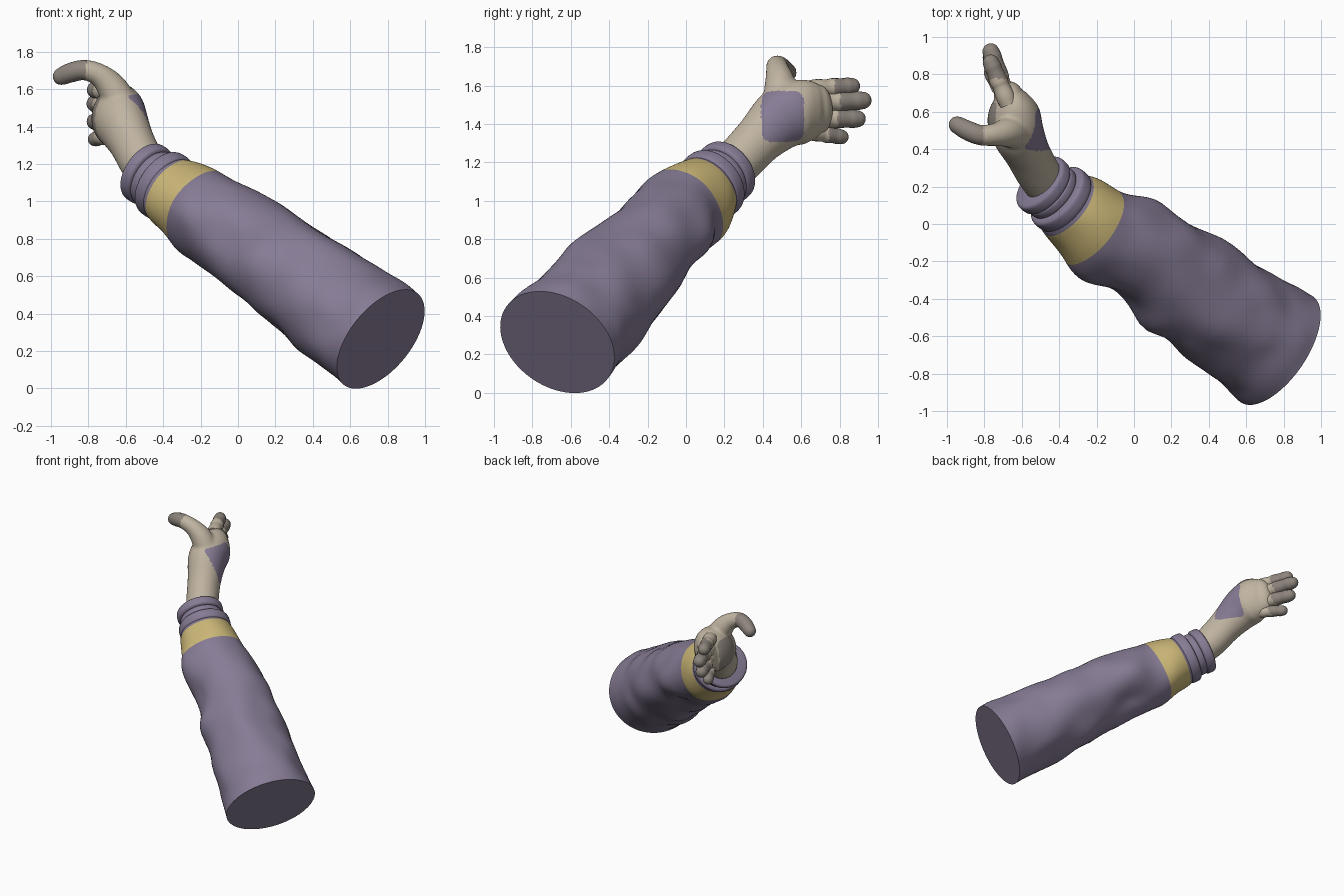
import bpy, bmesh, math
from mathutils import Vector as V, noise

old = bpy.data.objects.get("Cube")
if old:
    bpy.data.objects.remove(old, do_unlink=True)


def material(name, rgb):
    m = bpy.data.materials.new(name)
    m.use_nodes = True
    m.diffuse_color = (*rgb, 1)
    m.node_tree.nodes["Principled BSDF"].inputs["Base Color"].default_value = (*rgb, 1)
    return m


PURPLE = material("purple cloth", (0.24, 0.20, 0.30))
GOLD = material("gold band", (0.61, 0.48, 0.19))
SKIN = material("pale glove", (0.53, 0.46, 0.36))
TIPS = material("grey fingertips", (0.27, 0.235, 0.205))


def spline(rows, steps):
    """Catmull-Rom interpolation of (x, y, z, width, thickness) rows."""
    rows = [list(r) for r in rows]
    first = [2 * a - b for a, b in zip(rows[0], rows[1])]
    last = [2 * a - b for a, b in zip(rows[-1], rows[-2])]
    p = [first] + rows + [last]
    out = []
    for i in range(1, len(p) - 2):
        for k in range(steps):
            t = k / steps
            out.append([b + 0.5 * t * (c - a + t * (2 * a - 5 * b + 4 * c - d + t * (3 * (b - c) + d - a)))
                        for a, b, c, d in zip(*p[i - 1:i + 3])])
    return out + [rows[-1]]


def loft(name, rows, mats, steps=6, sides=32, ref=V((1, 0, 0)), rounded=False, shape=None, paint=None):
    """Skin elliptical rings along a path; optional round tip, surface shape and paint rule."""
    rows = spline([r if len(r) == 5 else (*r, r[3]) for r in rows], steps)
    pts = [V(r[:3]) for r in rows]
    rings = []
    for i, r in enumerate(rows):
        t = (pts[min(i + 1, len(pts) - 1)] - pts[max(i - 1, 0)]).normalized()
        rings.append((pts[i], t, r[3], r[4]))
    if rounded:
        c, t, w, h = rings[-1]
        for k in range(1, 6):
            a = k * math.pi / 11
            rings.append((c + t * h * math.sin(a), t, w * math.cos(a), h * math.cos(a)))
    bm = bmesh.new()
    loops = []
    for i, (c, t, w, h) in enumerate(rings):
        n = (ref - t * ref.dot(t)).normalized()
        u = t.cross(n)
        loop = []
        for k in range(sides):
            a = math.tau * k / sides
            off = u * w * math.cos(a) + n * h * math.sin(a)
            if shape:
                off *= 1 + shape(c + off, i / (len(rings) - 1))
            loop.append(bm.verts.new(c + off))
        loops.append(loop)
    for i, (a, b) in enumerate(zip(loops, loops[1:])):
        for k in range(sides):
            j = (k + 1) % sides
            f = bm.faces.new((a[k], a[j], b[j], b[k]))
            if paint:
                f.material_index = paint(f.calc_center_median(), i / (len(loops) - 1))
    bm.faces.new(loops[0][::-1])
    tip = bm.faces.new(loops[-1])
    tip.material_index = paint(tip.calc_center_median(), 1) if paint else 0
    bmesh.ops.recalc_face_normals(bm, faces=bm.faces)
    me = bpy.data.meshes.new(name)
    bm.to_mesh(me)
    bm.free()
    for m in mats:
        me.materials.append(m)
    ob = bpy.data.objects.new(name, me)
    bpy.context.collection.objects.link(ob)
    smooth(ob)
    return ob


def smooth(ob, angle=40):
    bpy.ops.object.select_all(action="DESELECT")
    ob.select_set(True)
    bpy.context.view_layer.objects.active = ob
    bpy.ops.object.shade_smooth_by_angle(angle=math.radians(angle))


# Sleeve with soft cloth folds and a gold band near the cuff
FOLDS = [((-0.29, -0.26, 0.97), 0.19, 0.12), ((0.13, 0.10, 0.79), 0.15, 0.14),
         ((0.30, -0.52, 0.80), 0.06, 0.14), ((0.48, -0.12, 0.54), 0.08, 0.14),
         ((0.06, 0.05, 0.60), -0.26, 0.15), ((-0.10, -0.38, 0.84), -0.06, 0.10),
         ((-0.24, 0.17, 0.85), 0.15, 0.12), ((0.02, -0.28, 1.02), 0.02, 0.13),
         ((0.12, -0.50, 0.68), 0.22, 0.14), ((0.30, -0.66, 0.50), 0.09, 0.13),
         ((-0.30, -0.02, 0.78), 0.07, 0.11)]


def cloth(p, s):
    fade = min(1, s * 5, (1 - s) * 6)
    bulge = sum(a * math.exp(-((p - V(c)).length / w) ** 2) for c, a, w in FOLDS)
    return fade * (bulge + 0.09 * noise.noise(p * 4.5))


sleeve_path = [(0.763, -0.67, 0.264, 0.343, 0.310), (0.68, -0.613, 0.325, 0.33, 0.306),
               (0.48, -0.47, 0.47, 0.302, 0.295), (0.15, -0.22, 0.715, 0.268, 0.262),
               (-0.12, -0.075, 0.895, 0.246, 0.242), (-0.23, 0.0, 0.972, 0.228, 0.222),
               (-0.345, 0.09, 1.05, 0.196, 0.190), (-0.395, 0.13, 1.085, 0.165, 0.165)]
loft("sleeve", sleeve_path, [PURPLE, GOLD], steps=9, sides=64, ref=V((0, 0, 1)), shape=cloth,
     paint=lambda c, s: int(0.69 < s < 0.87))

# Rolled cuff: two broad bands with a groove between them
axis = V((-0.10, 0.085, 0.07)).normalized()
for name, centre, r, half in (("lower_cuff_band", V((-0.39, 0.132, 1.083)), 0.192, 0.044),
                              ("cuff_groove", V((-0.442, 0.172, 1.115)), 0.162, 0.03),
                              ("upper_cuff_band", V((-0.485, 0.206, 1.147)), 0.172, 0.038)):
    rows = []
    for d, s in ((-1, 0.88), (-0.8, 0.97), (-0.4, 1), (0.4, 1), (0.8, 0.97), (1, 0.88)):
        rows.append((*(centre + axis * half * d), r * s))
    loft(name, rows, [PURPLE], steps=2, sides=48)

# Forearm and palm, with the thumb fused in
palm = loft("hand", [(-0.45, 0.18, 1.13, 0.11, 0.11), (-0.51, 0.27, 1.205, 0.125, 0.118),
                     (-0.57, 0.38, 1.32, 0.132, 0.122), (-0.626, 0.50, 1.43, 0.165, 0.142),
                     (-0.645, 0.59, 1.463, 0.17, 0.14), (-0.662, 0.66, 1.472, 0.155, 0.105),
                     (-0.672, 0.69, 1.475, 0.135, 0.075)], [SKIN], ref=V((1, 0, -0.22)), rounded=True)
thumb = loft("thumb", [(-0.61, 0.49, 1.50, 0.09), (-0.675, 0.49, 1.61, 0.08), (-0.74, 0.478, 1.675, 0.062),
                       (-0.82, 0.475, 1.703, 0.055), (-0.89, 0.50, 1.69, 0.054), (-0.945, 0.53, 1.668, 0.048)],
             [SKIN], ref=V((0, 1, 0)), rounded=True)
thumb.select_set(True)
palm.select_set(True)
bpy.context.view_layer.objects.active = palm
bpy.ops.object.join()
remesh = palm.modifiers.new("fuse", "REMESH")
remesh.mode = "VOXEL"
remesh.voxel_size = 0.01
relax = palm.modifiers.new("relax", "SMOOTH")
relax.iterations = 10
fused = bpy.data.meshes.new_from_object(palm.evaluated_get(bpy.context.evaluated_depsgraph_get()))
palm.modifiers.clear()
palm.data = fused
fused.materials.clear()
for m in (SKIN, TIPS, PURPLE):
    fused.materials.append(m)

# Grey thumb end and palm pad, and a rounded square patch on the back of the hand
for f in fused.polygons:
    c = f.center
    thumb_end = c.x < -0.81 and c.z > 1.58
    pad = f.normal.x < -0.5 and (abs(c.y - 0.56) / 0.09) ** 4 + (abs(c.z - 1.45) / 0.12) ** 4 < 1
    patch = f.normal.x > 0.2 and (abs(c.y - 0.503) / 0.112) ** 5 + (abs(c.z - 1.44) / 0.132) ** 5 < 1
    f.material_index = 2 if patch else 1 if thumb_end or pad else 0
smooth(palm, 60)

# Four gently curled fingers: knuckle height, tip height, reach, radius
for name, z0, z1, reach, r in (("index_finger", 1.58, 1.597, 0.91, 0.047),
                               ("middle_finger", 1.51, 1.523, 0.97, 0.049),
                               ("ring_finger", 1.43, 1.427, 0.94, 0.048),
                               ("little_finger", 1.36, 1.333, 0.85, 0.041)):
    rows = []
    for s, k in ((0, 1.0), (0.2, 1.08), (0.42, 0.97), (0.55, 1.06), (0.78, 0.96), (0.9, 1.0), (1, 0.92)):
        y = 0.64 + (reach - 0.64 - r) * s
        rows.append((-0.67 - 0.095 * s, y, z0 + (z1 - z0) * s, r * k))
    loft(name, rows, [SKIN, TIPS], steps=4, sides=20, rounded=True,
         paint=lambda c, s: int(c.y > 0.64 + (reach - 0.64) * 0.5))
